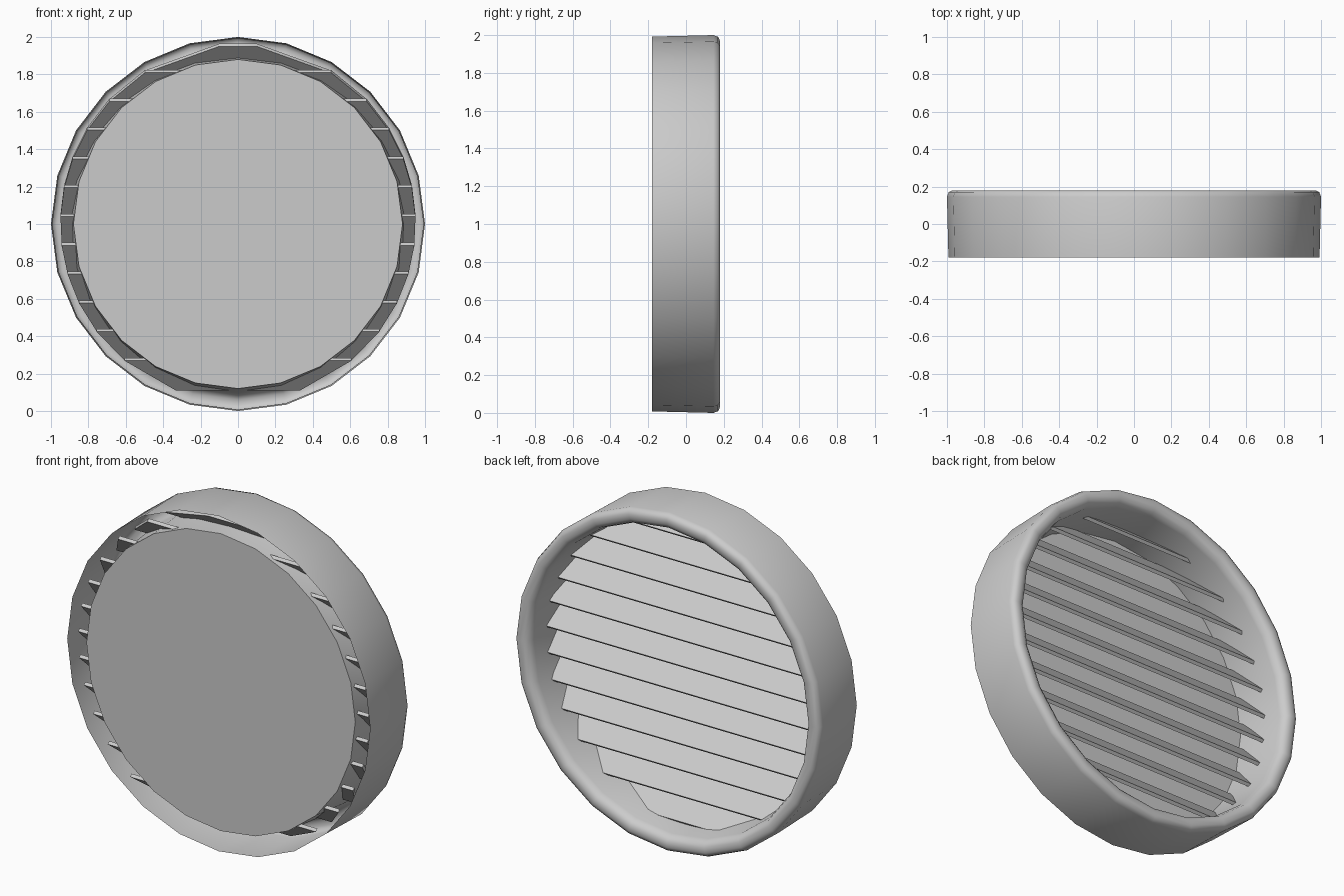
import bpy, bmesh
from math import sin, cos, pi, sqrt

if "Cube" in bpy.data.objects:
    bpy.data.objects.remove(bpy.data.objects["Cube"])

SIDES = 24
CZ = 1.0  # height of the ring axis


def add_object(name, bm, angle):
    bmesh.ops.recalc_face_normals(bm, faces=bm.faces)
    mesh = bpy.data.meshes.new(name)
    bm.to_mesh(mesh)
    bm.free()
    ob = bpy.data.objects.new(name, mesh)
    bpy.context.collection.objects.link(ob)
    bpy.ops.object.select_all(action='DESELECT')
    ob.select_set(True)
    bpy.context.view_layer.objects.active = ob
    bpy.ops.object.shade_smooth_by_angle(angle=angle)
    return ob


# Housing: open-fronted outer wall, rounded rear lip, inner cup and its round floor
profile = [(0.992, -0.18), (1.0, 0.145), (0.991, 0.17), (0.97, 0.18),
           (0.94, 0.178), (0.917, 0.163), (0.905, 0.13), (0.88, -0.16)]
bm = bmesh.new()
rings = []
for r, y in profile:
    rings.append([bm.verts.new((r * cos(2 * pi * i / SIDES), y,
                                CZ + r * sin(2 * pi * i / SIDES)))
                  for i in range(SIDES)])
for a, b in zip(rings, rings[1:]):
    for i in range(SIDES):
        j = (i + 1) % SIDES
        bm.faces.new((a[i], a[j], b[j], b[i]))
bm.faces.new(rings[-1])
add_object("vent_housing", bm, 0.8)

# Slats: tilted boards, low edge to the rear, ends trimmed to a circle
SLAT_R = 0.95
PITCH = 0.154
Y_LOW, Y_HIGH = 0.02, -0.14
T = 0.014  # thickness offset


def half_width(z):
    return sqrt(max(SLAT_R ** 2 - (z - CZ) ** 2, 0.01))


bm = bmesh.new()
for k in range(12):
    z0 = 0.11 + k * PITCH
    z1 = min(z0 + 0.16, 1.95)
    w0, w1 = half_width(z0), half_width(z1)
    section = [(w0, Y_LOW, z0), (w1, Y_HIGH, z1),
               (w1, Y_HIGH + T, z1 + T), (w0, Y_LOW + T, z0 + T)]
    left = [bm.verts.new((-x, y, z)) for x, y, z in section]
    right = [bm.verts.new(p) for p in section]
    bm.faces.new(left)
    bm.faces.new(right[::-1])
    for i in range(4):
        j = (i + 1) % 4
        bm.faces.new((left[i], left[j], right[j], right[i]))
add_object("vent_slats", bm, 0.5)
